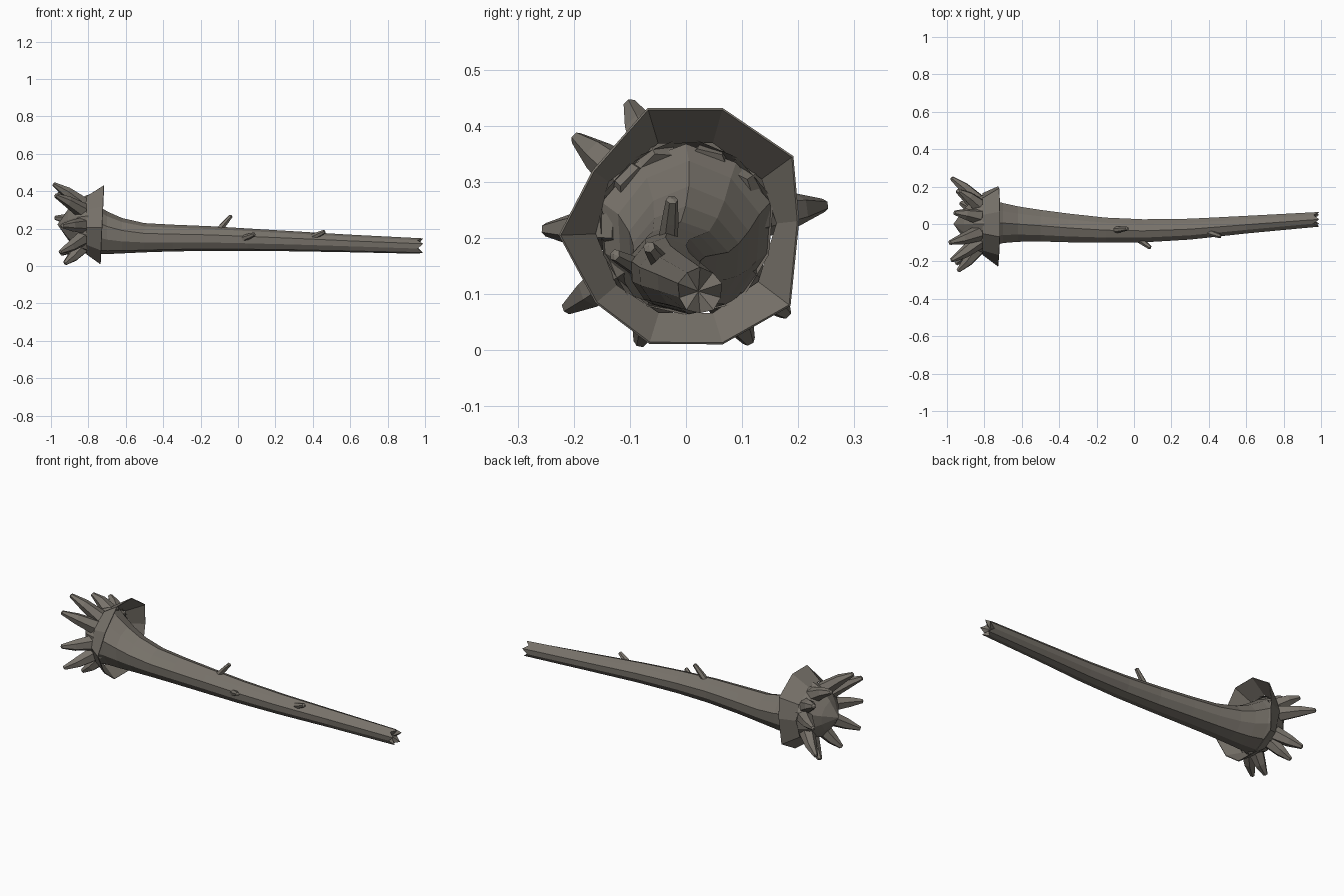
import bpy, bmesh, math, random
from mathutils import Vector

random.seed(4)
cube = bpy.data.objects.get("Cube")
if cube:
    bpy.data.objects.remove(cube)

bark = bpy.data.materials.new("grey_brown_bark")
bark.use_nodes = True
COLOUR = (0.19, 0.172, 0.147, 1)
bark.diffuse_color = COLOUR
bark.node_tree.nodes["Principled BSDF"].inputs["Base Color"].default_value = COLOUR


def finish(name, bm, outward=True):
    if outward:
        bmesh.ops.recalc_face_normals(bm, faces=bm.faces)
    mesh = bpy.data.meshes.new(name)
    bm.to_mesh(mesh)
    bm.free()
    mesh.materials.append(bark)
    obj = bpy.data.objects.new(name, mesh)
    bpy.context.collection.objects.link(obj)
    return obj


def bridge(bm, rings):
    for a, b in zip(rings, rings[1:]):
        n = len(a)
        for i in range(n):
            j = (i + 1) % n
            bm.faces.new((a[i], a[j], b[j], b[i]))


def cap(bm, ring, point):
    tip = bm.verts.new(point)
    for i in range(len(ring)):
        bm.faces.new((ring[i], ring[(i + 1) % len(ring)], tip))


def ring_x(bm, x, y, z, ry, rz, sides, rough=0.0, jag=0.0):
    ring = []
    for i in range(sides):
        a = math.tau * (i + 0.5) / sides
        k = 1 + rough * (-1) ** i
        ring.append(bm.verts.new((x + jag * (-1) ** i, y + ry * k * math.cos(a), z + rz * k * math.sin(a))))
    return ring


def spike(name, points, radii, sides=6):
    """Tapered prism following a short path."""
    pts = [Vector(p) for p in points]
    bm = bmesh.new()
    rings = []
    axis = (pts[-1] - pts[0]).normalized()
    u = axis.orthogonal().normalized()
    v = axis.cross(u)
    for p, r in zip(pts, radii):
        rings.append([bm.verts.new(p + r * (u * math.cos(math.tau * i / sides) + v * math.sin(math.tau * i / sides)))
                      for i in range(sides)])
    bridge(bm, rings)
    cap(bm, rings[0], pts[0])
    cap(bm, rings[-1], pts[-1] + axis * radii[-1] * 0.4)
    return finish(name, bm)


# Trunk: x, then low/high limits in y and z, ending in a splintered hollow break
stations = [
    (-0.81, -0.155, 0.155, 0.07, 0.365),
    (-0.77, -0.125, 0.135, 0.065, 0.335),
    (-0.70, -0.105, 0.115, 0.062, 0.29),
    (-0.62, -0.098, 0.097, 0.066, 0.255),
    (-0.50, -0.096, 0.078, 0.072, 0.228),
    (-0.35, -0.1, 0.058, 0.077, 0.22),
    (-0.15, -0.102, 0.036, 0.08, 0.212),
    (0.05, -0.1, 0.027, 0.08, 0.2),
    (0.30, -0.085, 0.03, 0.078, 0.185),
    (0.60, -0.052, 0.045, 0.073, 0.167),
]
bm = bmesh.new()
rings = []
for x, y0, y1, z0, z1 in stations:
    rings.append(ring_x(bm, x, (y0 + y1) / 2, (z0 + z1) / 2, (y1 - y0) / 2, (z1 - z0) / 2, 10, 0.02))
rings.append(ring_x(bm, 0.975, 0.025, 0.106, 0.04, 0.041, 10, 0.03, 0.015))
bridge(bm, rings)
cap(bm, rings[-1], (0.955, 0.022, 0.105))
finish("trunk", bm)

# Root ball behind the collar
bm = bmesh.new()
rings = [ring_x(bm, x, 0, z, r, r, 10, 0.03) for x, z, r in
         ((-0.80, 0.218, 0.16), (-0.86, 0.218, 0.135), (-0.91, 0.22, 0.08))]
bridge(bm, rings)
cap(bm, rings[-1], (-0.965, 0, 0.222))
finish("root_ball", bm)

# Flared collar with an uneven rim opening toward the trunk
rim = [(-0.068, 0.43), (0.065, 0.43), (0.19, 0.345), (0.2, 0.23), (0.185, 0.08),
       (0.065, 0.012), (-0.065, 0.013), (-0.16, 0.085), (-0.225, 0.205), (-0.165, 0.32)]
bm = bmesh.new()
inner, outer = [], []
for y, z in rim:
    d = Vector((y, z - 0.22)).normalized()
    inner.append(bm.verts.new((-0.81, d.x * 0.163, 0.218 + d.y * 0.16)))
    outer.append(bm.verts.new((-0.735 + 0.045 * (z - 0.02), y, z)))
bridge(bm, [inner, outer])
collar = finish("bark_collar", bm)
mod = collar.modifiers.new("thin", 'SOLIDIFY')
mod.thickness = 0.004
mod.offset = 0

# Radiating roots, given by their tips
tips = [(-0.985, -0.1, 0.438), (-0.975, -0.195, 0.378), (-0.94, -0.25, 0.215),
        (-0.95, -0.212, 0.075), (-0.925, -0.082, 0.014), (-0.925, 0.112, 0.017),
        (-0.945, 0.178, 0.066), (-0.975, 0.245, 0.258), (-0.93, 0.175, 0.345),
        (-0.96, 0.06, 0.39)]
for n, tip in enumerate(tips):
    t = Vector(tip)
    d = Vector((0, t.y, t.z - 0.22)).normalized()
    base = Vector((-0.815, 0, 0.22)) + d * 0.105
    mid = base.lerp(t, 0.6) + d * 0.008
    spike(f"root_{n + 1}", (base, mid, t), (0.046, 0.03, 0.012))

# Broken twig stubs
twigs = [((-0.1, -0.032, 0.195), (-0.037, -0.025, 0.268)),
         ((0.03, -0.085, 0.148), (0.087, -0.127, 0.17)),
         ((0.4, -0.045, 0.155), (0.463, -0.066, 0.184))]
for n, (a, b) in enumerate(twigs):
    a, b = Vector(a), Vector(b)
    spike(f"twig_{n + 1}", (a, a.lerp(b, 0.5), b), (0.018, 0.015, 0.011))
